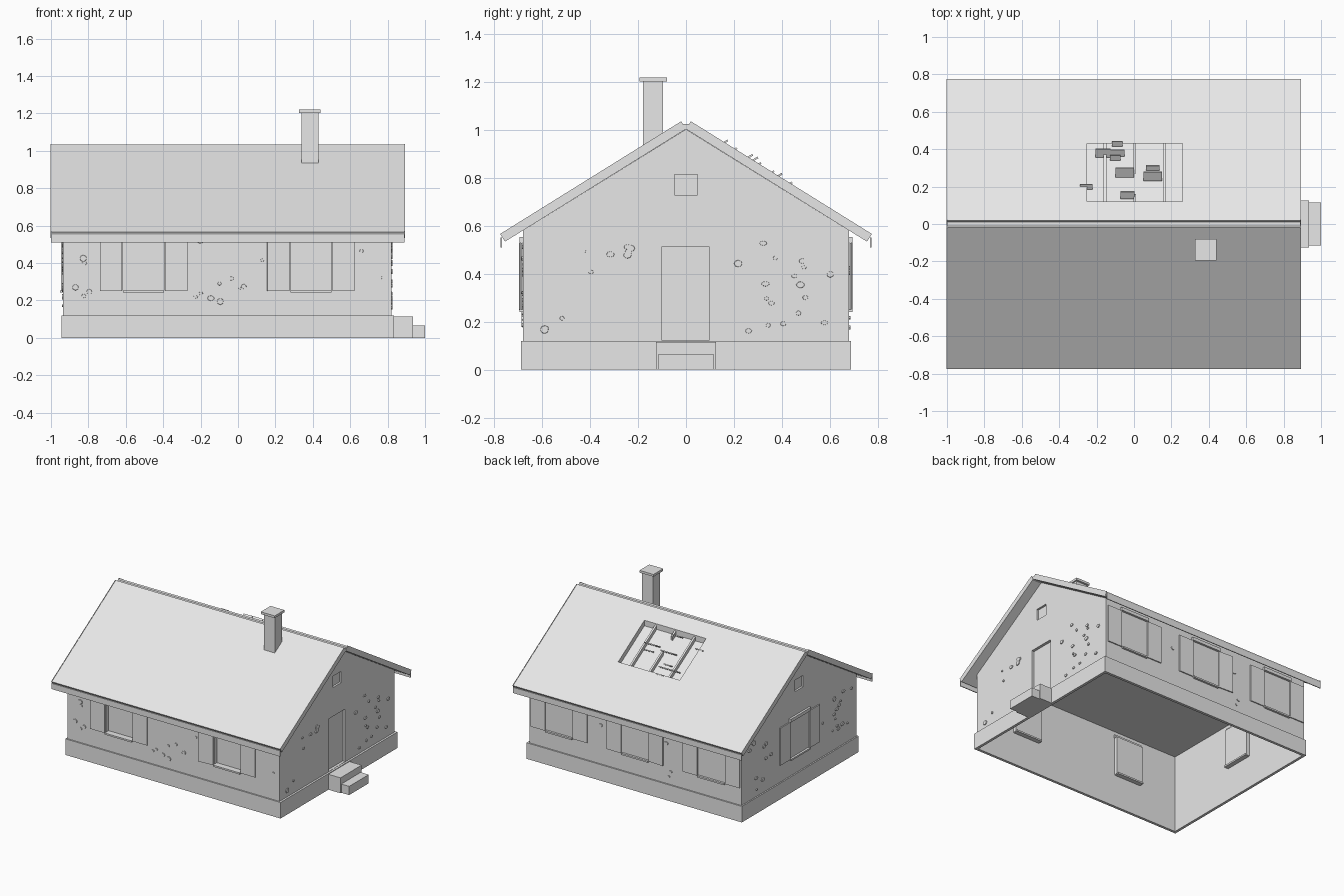
import bpy, bmesh, math, random
from mathutils import Matrix, Vector

if "Cube" in bpy.data.objects:
    bpy.data.objects.remove(bpy.data.objects["Cube"])
random.seed(4)

grey = bpy.data.materials.new("pale_grey")
grey.use_nodes = True
grey.diffuse_color = (0.8, 0.8, 0.8, 1)
grey.node_tree.nodes["Principled BSDF"].inputs["Base Color"].default_value = (0.8, 0.8, 0.8, 1)

SLOPE = 0.622
PITCH = math.atan(SLOPE)
APEX, WALL_TOP, PLINTH = 1.005, 0.582, 0.12
ROOF_X = (-1.0, 0.89)


def finish(name, bm, recalc=True):
    if recalc:
        bmesh.ops.recalc_face_normals(bm, faces=bm.faces)
    mesh = bpy.data.meshes.new(name)
    bm.to_mesh(mesh)
    bm.free()
    mesh.materials.append(grey)
    ob = bpy.data.objects.new(name, mesh)
    bpy.context.collection.objects.link(ob)
    return ob


def cube_bm(x, y, z):
    bm = bmesh.new()
    bmesh.ops.create_cube(bm, size=1)
    for v in bm.verts:
        v.co = [lo + (hi - lo) * (c + 0.5) for c, (lo, hi) in zip(v.co, (x, y, z))]
    return bm


def box(name, x, y, z, matrix=Matrix()):
    bm = cube_bm(x, y, z)
    bm.transform(matrix)
    return finish(name, bm)


def prism(name, profile, x):
    """Extrude a (y, z) outline along x."""
    bm = bmesh.new()
    face = bm.faces.new([bm.verts.new((x[0], y, z)) for y, z in profile])
    out = bmesh.ops.extrude_face_region(bm, geom=[face])["geom"]
    verts = [g for g in out if isinstance(g, bmesh.types.BMVert)]
    bmesh.ops.translate(bm, verts=verts, vec=(x[1] - x[0], 0, 0))
    return finish(name, bm)


def solidify(ob, thickness, offset):
    mod = ob.modifiers.new("thickness", "SOLIDIFY")
    mod.thickness, mod.offset, mod.use_even_offset = thickness, offset, True


def shell(name, x, y, z, thickness):
    """Four thin walls, open above and below."""
    bm = cube_bm(x, y, z)
    caps = [f for f in bm.faces if abs(f.normal.z) > 0.5]
    bmesh.ops.delete(bm, geom=caps, context="FACES_ONLY")
    ob = finish(name, bm)
    solidify(ob, thickness, -1)
    return ob


def cut(target, cutter):
    cutter.hide_render = True
    cutter.hide_set(True)
    cutter.display_type = "WIRE"
    mod = target.modifiers.new("cut", "BOOLEAN")
    mod.operation, mod.object, mod.solver = "DIFFERENCE", cutter, "EXACT"


# Each wall frame: local x runs along the wall, local -y points outwards
def frame(x, y, degrees):
    return Matrix.Translation((x, y, 0)) @ Matrix.Rotation(math.radians(degrees), 4, "Z")


SIDES = {"front": frame(0, -0.68, 0), "right_end": frame(0.82, 0, 90),
         "back": frame(0, 0.68, 180), "left_end": frame(-0.935, 0, -90)}

# Base, walls and gables
shell("plinth", (-0.945, 0.835), (-0.69, 0.69), (0, PLINTH), 0.02)
walls = shell("walls", (-0.935, 0.82), (-0.68, 0.68), (PLINTH, WALL_TOP), 0.01)
gable = prism("gable", [(-0.68, WALL_TOP), (0.68, WALL_TOP), (0, APEX - 0.001)], (-0.935, 0.82))


def recess(name, side, x, z, depth):
    """Cut an opening through the wall and line it with a set-back tray."""
    m = SIDES[side]
    cut(walls, box(name + "_cutter", x, (-0.03, 0.02), z, m))
    bm = cube_bm(x, (0, depth), z)
    outer = [f for f in bm.faces if f.normal.y < -0.5]
    bmesh.ops.delete(bm, geom=outer, context="FACES_ONLY")
    bm.transform(m)
    tray = finish(name, bm, recalc=False)
    solidify(tray, 0.004, 1)


def window(name, side, cx, ajar=(0, 0)):
    m, half = SIDES[side], 0.11
    z0, z1 = 0.25, 0.53
    recess(name + "_pane", side, (cx - half, cx + half), (z0, z1), 0.03)
    box(name + "_sill", (cx - half, cx + half), (-0.016, 0.045), (z0 - 0.008, z0 + 0.004), m)
    box(name + "_lintel", (cx - half - 0.01, cx + half + 0.01), (-0.016, 0.02), (z1, z1 + 0.024), m)
    for sign, label, angle in ((-1, "left", ajar[0]), (1, "right", ajar[1])):
        hinge = Matrix.Translation((cx + sign * (half + 0.004), -0.002, 0))
        swing = Matrix.Rotation(-sign * math.radians(angle), 4, "Z")
        box(f"{name}_{label}_shutter", sorted((0, sign * 0.12)), (-0.008, 0), (z0, z1),
            m @ hinge @ swing)


# Windows and their shutters
window("front_window_a", "front", -0.505)
window("front_window_b", "front", 0.39, (4, 0))
for i, x in enumerate((-0.57, 0.06, 0.69)):
    window(f"back_window_{i}", "back", x, (0, 3 * (i % 2)))
window("end_window", "left_end", 0)

# Door, gable vents and steps
recess("door", "right_end", (-0.1, 0.095), (PLINTH + 0.002, 0.515), 0.02)
for side in ("right_end", "left_end"):
    cut(gable, box(side + "_vent_cutter", (-0.048, 0.048), (-0.05, 0.015), (0.73, 0.815), SIDES[side]))
box("upper_step", (0.83, 0.935), (-0.125, 0.125), (0, 0.115))
box("lower_step", (0.935, 1.0), (-0.115, 0.115), (0, 0.065))


# Roof slopes with fascia and barge boards
def slab_profile(sign, low, high, end):
    n = Vector((math.sin(PITCH), math.cos(PITCH)))
    d = Vector((math.cos(PITCH), -math.sin(PITCH)))
    top = Vector((0, APEX))
    pts = (top + n * low, top + n * high, top + n * high + d * end, top + n * low + d * end)
    return [(sign * p.x, p.y) for p in pts]


slopes = {}
for sign, label in ((-1, "front"), (1, "back")):
    slopes[label] = prism(label + "_roof", slab_profile(sign, 0, 0.035, 0.89), ROOF_X)
    box(label + "_fascia", ROOF_X, sorted((sign * 0.769, sign * 0.775)), (0.51, 0.553))
    for end, x in (("left", ROOF_X[0]), ("right", ROOF_X[1])):
        prism(f"{label}_{end}_barge_board", slab_profile(sign, 0, 0.038, 0.89), (x - 0.002, x + 0.002))
box("ridge_board", ROOF_X, (-0.012, 0.012), (1.0, 1.026))

# Hole in the back slope, with bare rafters
cut(slopes["back"], box("hole_cutter", (-0.25, 0.26), (0.12, 0.43), (0.6, 1.2)))


def roof_z(y):
    return APEX - SLOPE * y


for i, (x, y0, y1) in enumerate(((-0.155, 0.115, 0.435), (0.005, 0.27, 0.435),
                                 (0.005, 0.115, 0.16), (0.165, 0.115, 0.435))):
    prism(f"rafter_{i}", [(y0, roof_z(y0)), (y1, roof_z(y1)),
                          (y1, roof_z(y1) + 0.03), (y0, roof_z(y0) + 0.03)], (x - 0.007, x + 0.007))

# Loose boards tipped up around the hole: x, y, width, length
LOOSE = ((-0.165, 0.38, 0.08, 0.05), (-0.1, 0.38, 0.1, 0.04), (-0.09, 0.43, 0.055, 0.03),
         (-0.1, 0.355, 0.055, 0.03), (-0.05, 0.275, 0.1, 0.06), (0.1, 0.3, 0.07, 0.03),
         (0.1, 0.255, 0.1, 0.055), (-0.255, 0.2, 0.065, 0.03), (-0.035, 0.155, 0.075, 0.045))
for i, (x, y, w, l) in enumerate(LOOSE):
    place = Matrix.Translation((x, y, roof_z(y) + 0.037)) @ Matrix.Rotation(PITCH, 4, "X")
    box(f"loose_board_{i}", (-w / 2, w / 2), (-l / 2, l / 2), (-0.004, 0.004), place)

# Chimney
box("chimney", (0.34, 0.43), (-0.18, -0.095), (0.91, 1.205))
box("chimney_cap", (0.325, 0.44), (-0.195, -0.08), (1.203, 1.22))

# Plaster flakes on the walls, kept clear of openings
SPANS = {"front": ((-0.9, 0.8), (-0.505, 0.39), 0.25), "back": ((-0.8, 0.9), (-0.57, 0.06, 0.69), 0.25),
         "right_end": ((-0.62, 0.62), (0,), 0.15), "left_end": ((-0.62, 0.62), (0,), 0.27)}
for side, (span, taken, clear) in SPANS.items():
    bm = bmesh.new()
    for _ in range(36):
        x, z = random.uniform(*span), random.uniform(0.16, 0.54)
        if any(abs(x - c) < clear for c in taken):
            continue
        spot = SIDES[side] @ Matrix.Translation((x, -0.001, z)) @ Matrix.Rotation(math.pi / 2, 4, "X")
        spot = spot @ Matrix.Diagonal((1, random.uniform(0.6, 1), 1, 1))
        r = random.uniform(0.008, 0.02)
        bmesh.ops.create_cone(bm, cap_ends=True, segments=8, radius1=r, radius2=r * 0.9,
                              depth=0.01, matrix=spot)
    finish(side + "_plaster_flakes", bm)
